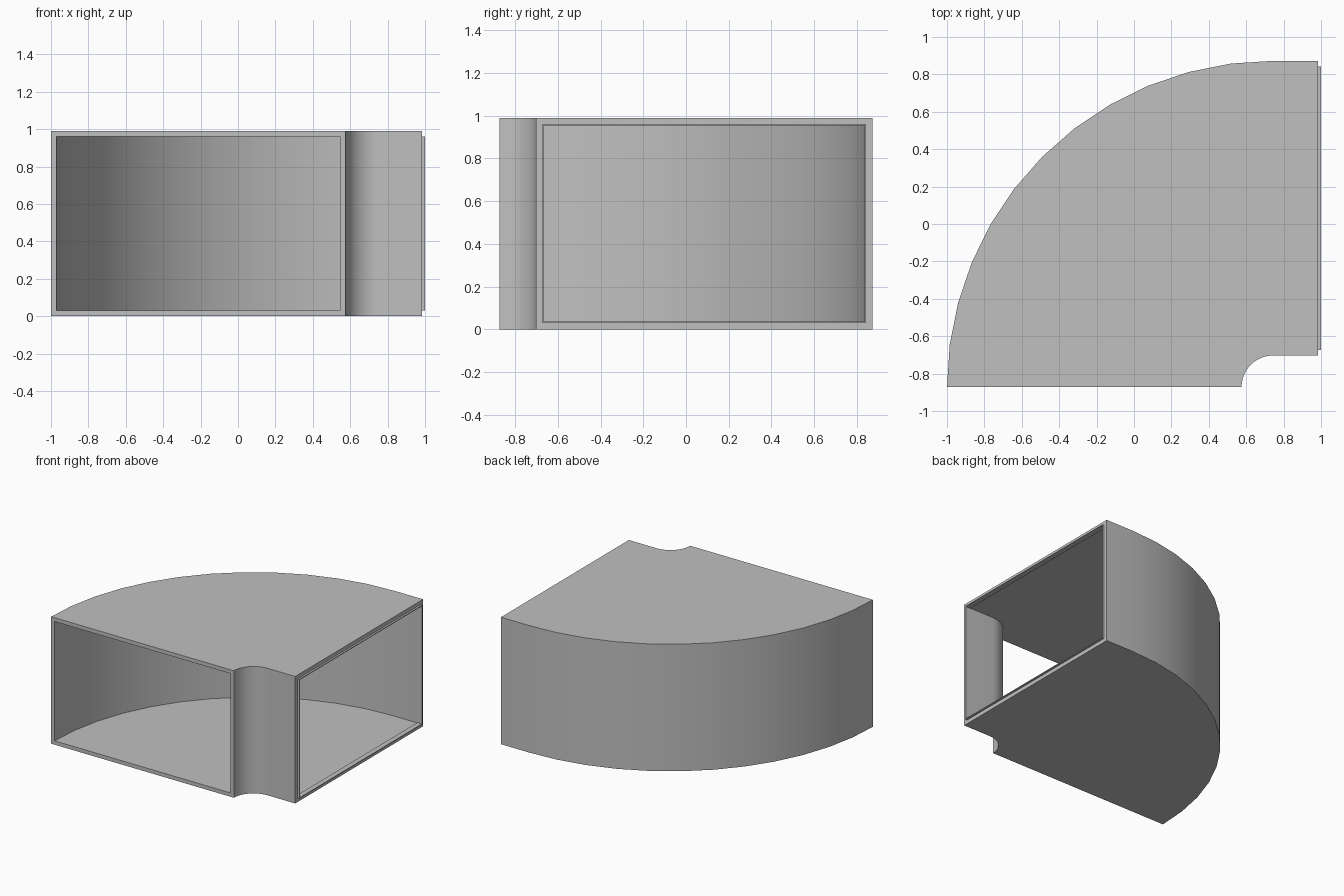
import bpy, bmesh, math

cube = bpy.data.objects.get("Cube")
if cube:
    bpy.data.objects.remove(cube, do_unlink=True)

CX, CY = 0.745, -0.8725      # bend centre
R_IN, R_OUT = 0.17, 1.745    # inner and outer bend radius
HEIGHT, WALL = 0.99, 0.03
END_X = 0.985                # face of the straight collar
SEGMENTS = 12

grey = bpy.data.materials.new("sheet_metal_grey")
grey.use_nodes = True
colour = (0.53, 0.53, 0.53, 1)
grey.diffuse_color = colour
grey.node_tree.nodes["Principled BSDF"].inputs["Base Color"].default_value = colour


def section(inset):
    """Rectangle of (radius, z) corners, shrunk by inset."""
    r0, r1, z0, z1 = R_IN + inset, R_OUT - inset, inset, HEIGHT - inset
    return [(r0, z0), (r1, z0), (r1, z1), (r0, z1)]


def sweep_tube(name, stations, inset, thickness):
    """Sweep a hollow rectangular section through (angle, x shift) stations."""
    bm = bmesh.new()
    rings = []
    for angle, shift in stations:
        c, s = math.cos(angle), math.sin(angle)
        rings.append([[bm.verts.new((CX - r * c + shift, CY + r * s, z))
                       for r, z in section(i)]
                      for i in (inset, inset + thickness)])
    # outer and inner skins
    for a, b in zip(rings, rings[1:]):
        for skin in (0, 1):
            for k in range(4):
                n = (k + 1) % 4
                bm.faces.new((a[skin][k], a[skin][n], b[skin][n], b[skin][k]))
    # rims around both open ends
    for outer, inner in (rings[0], rings[-1]):
        for k in range(4):
            n = (k + 1) % 4
            bm.faces.new((outer[k], outer[n], inner[n], inner[k]))
    bmesh.ops.recalc_face_normals(bm, faces=bm.faces)
    mesh = bpy.data.meshes.new(name)
    bm.to_mesh(mesh)
    bm.free()
    mesh.materials.append(grey)
    obj = bpy.data.objects.new(name, mesh)
    bpy.context.collection.objects.link(obj)
    bpy.ops.object.select_all(action='DESELECT')
    obj.select_set(True)
    bpy.context.view_layer.objects.active = obj
    bpy.ops.object.shade_smooth_by_angle(angle=math.radians(30))
    return obj


# Quarter-turn duct with a short straight collar
quarter = math.pi / 2
bend = [(quarter * i / SEGMENTS, 0) for i in range(SEGMENTS + 1)]
sweep_tube("duct_elbow", bend + [(quarter, END_X - CX)], 0, WALL)

# Thin connecting sleeve that pokes out of the collar
sweep_tube("connector_sleeve",
           [(quarter, 0.96 - CX), (quarter, 1.0 - CX)], WALL, 0.006)
